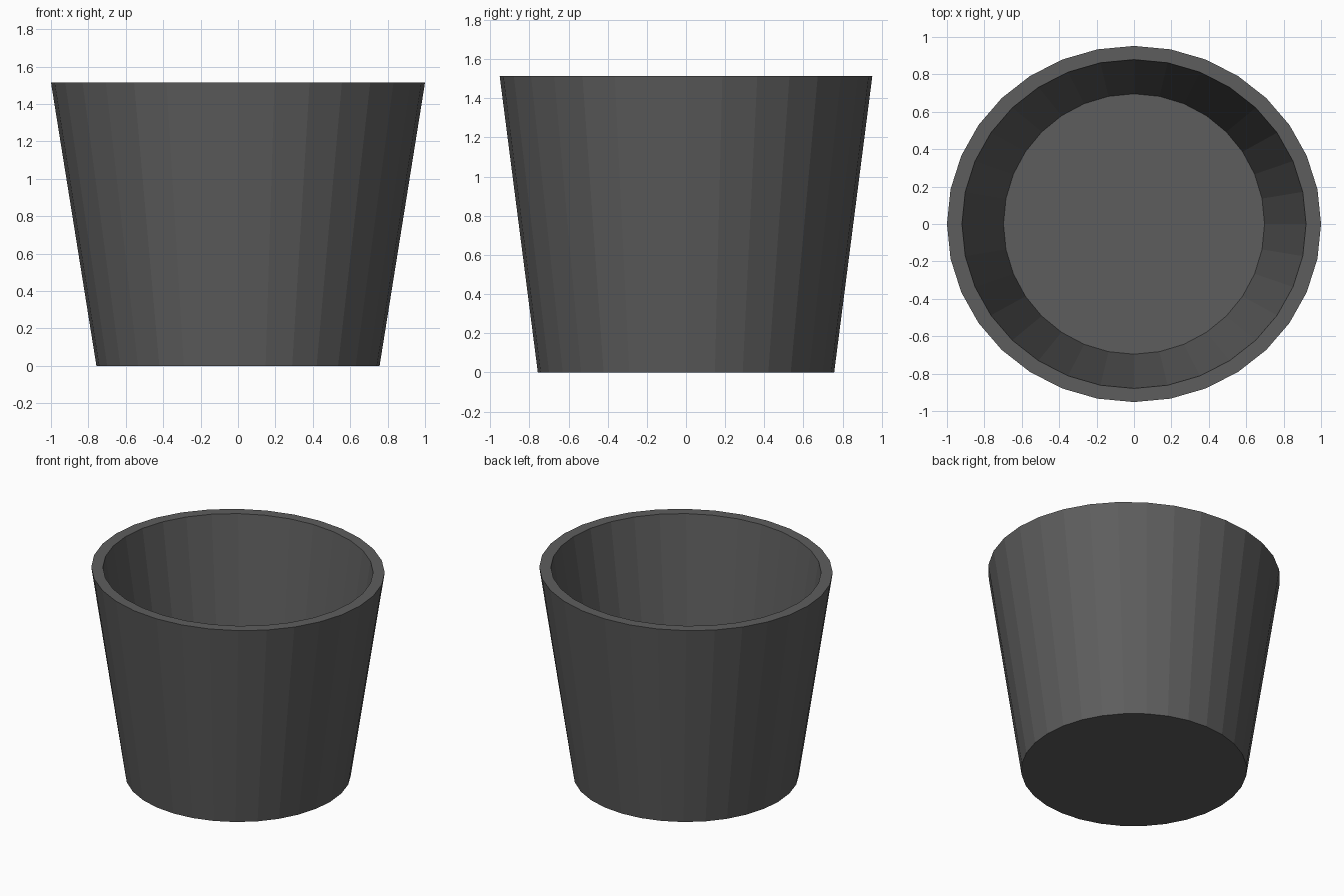
import bpy, bmesh
from math import cos, sin, tau

if "Cube" in bpy.data.objects:
    bpy.data.objects.remove(bpy.data.objects["Cube"])

SIDES = 32


def ring(bm, rx, ry, z):
    return [bm.verts.new((rx * cos(tau * i / SIDES), ry * sin(tau * i / SIDES), z))
            for i in range(SIDES)]


def bridge(bm, a, b):
    for i in range(SIDES):
        j = (i + 1) % SIDES
        bm.faces.new((a[i], a[j], b[j], b[i]))


# Pot: round base flaring to a slightly oval rim, hollow inside
# (x radius, y radius, height) from outer base, over the rim, to inner floor
profile = [(0.757, 0.757, 0), (1.0, 0.952, 1.515),
           (0.92, 0.879, 1.515), (0.698, 0.696, 0.12)]

bm = bmesh.new()
rings = [ring(bm, *p) for p in profile]
for a, b in zip(rings, rings[1:]):
    bridge(bm, a, b)
bm.faces.new(rings[0][::-1])   # underside
bm.faces.new(rings[-1])        # inner floor
bmesh.ops.recalc_face_normals(bm, faces=bm.faces[:])

mesh = bpy.data.meshes.new("pot")
bm.to_mesh(mesh)
bm.free()
pot = bpy.data.objects.new("pot", mesh)
bpy.context.collection.objects.link(pot)

# Dark grey finish
mat = bpy.data.materials.new("dark_grey")
mat.diffuse_color = (0.11, 0.11, 0.11, 1)
mat.use_nodes = True
mat.node_tree.nodes["Principled BSDF"].inputs["Base Color"].default_value = mat.diffuse_color
mesh.materials.append(mat)
